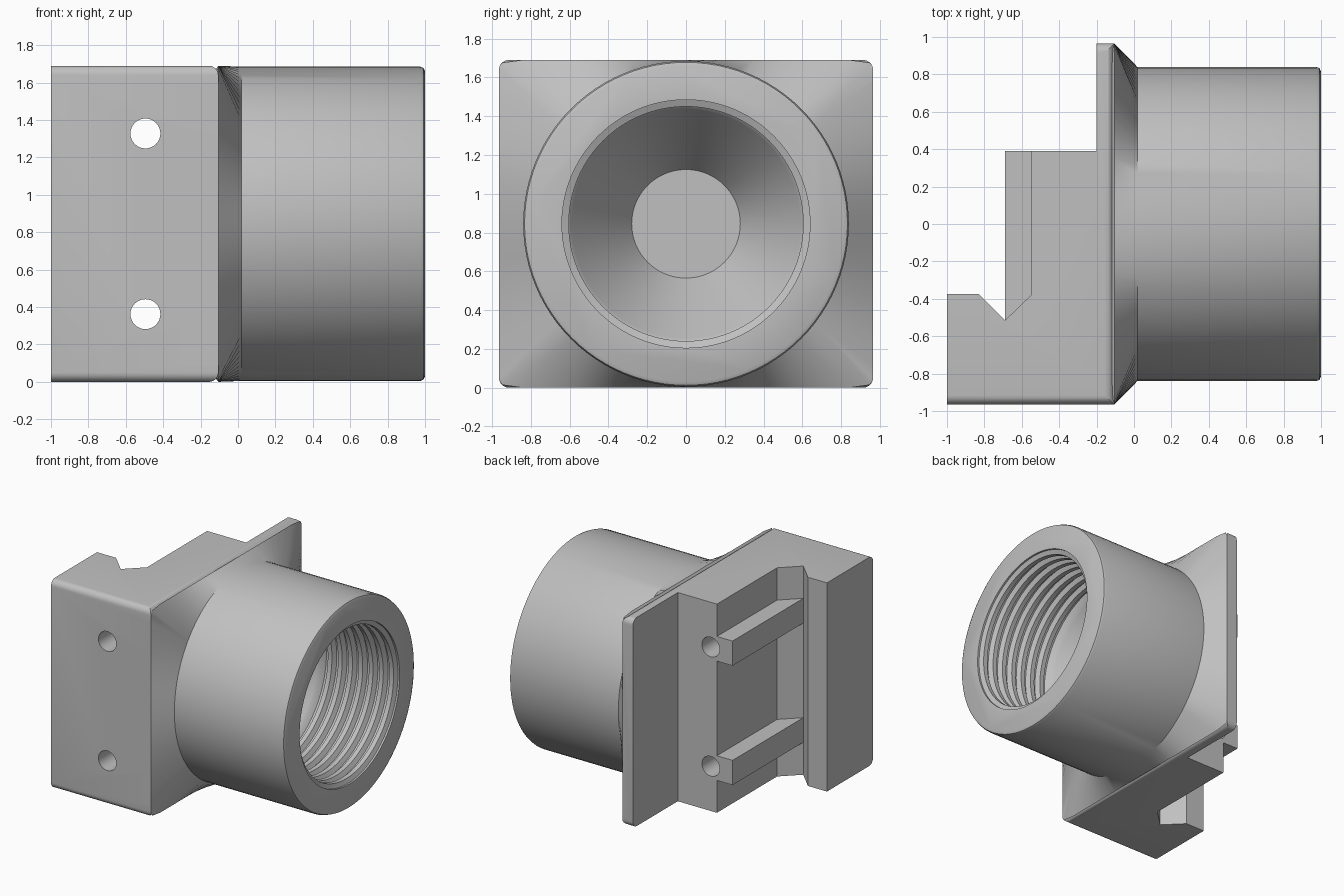
import bpy, bmesh, math
from mathutils import Vector

cube = bpy.data.objects.get("Cube")
if cube:
    bpy.data.objects.remove(cube, do_unlink=True)

HY, HZ = 0.965, 0.845      # half width and half height of the flange
CORNER = 0.05
SEG = 96

grey = bpy.data.materials.new("plain_grey")
grey.use_nodes = True
grey.diffuse_color = (0.53, 0.53, 0.53, 1)
grey.node_tree.nodes["Principled BSDF"].inputs["Base Color"].default_value = (0.53, 0.53, 0.53, 1)


def finish(name, bm):
    bmesh.ops.recalc_face_normals(bm, faces=bm.faces)
    mesh = bpy.data.meshes.new(name)
    bm.to_mesh(mesh)
    bm.free()
    mesh.materials.append(grey)
    obj = bpy.data.objects.new(name, mesh)
    bpy.context.collection.objects.link(obj)
    return obj


def prism(name, outline, z0, z1, round_sides=False):
    """Extrude an x-y outline upwards, optionally rounding its outer long edges."""
    bm = bmesh.new()
    face = bm.faces.new([bm.verts.new((x, y, z0)) for x, y in outline])
    top = bmesh.ops.extrude_face_region(bm, geom=[face])["geom"]
    bmesh.ops.translate(bm, vec=(0, 0, z1 - z0),
                        verts=[v for v in top if isinstance(v, bmesh.types.BMVert)])
    if round_sides:
        edges = [e for e in bm.edges
                 if all(abs(v.co.y) > HY - 0.001 for v in e.verts)
                 and abs(e.verts[0].co.z - e.verts[1].co.z) < 0.001]
        bmesh.ops.bevel(bm, geom=edges, offset=CORNER, segments=6,
                        profile=0.5, affect='EDGES')
    return finish(name, bm)


def circle(x, r):
    return [(x, r * math.cos(a), HZ + r * math.sin(a))
            for a in (2 * math.pi * i / SEG for i in range(SEG))]


def rounded_rect(x, scale=1.0):
    points = []
    for i in range(SEG):
        a = 2 * math.pi * i / SEG
        c, s = math.cos(a), math.sin(a)
        t = min(HY / max(abs(c), 1e-6), HZ / max(abs(s), 1e-6))
        p = Vector((t * c, t * s))
        core = Vector((max(-HY + CORNER, min(HY - CORNER, p.x)),
                       max(-HZ + CORNER, min(HZ - CORNER, p.y))))
        p = (core + (p - core).normalized() * CORNER) * scale
        points.append((x, p.x, HZ + p.y))
    return points


def loft(name, rings):
    bm = bmesh.new()
    rows = [[bm.verts.new(p) for p in ring] for ring in rings]
    for a, b in zip(rows, rows[1:]):
        for i in range(SEG):
            j = (i + 1) % SEG
            bm.faces.new((a[i], a[j], b[j], b[i]))
    bm.faces.new(rows[0])
    bm.faces.new(rows[-1])
    return finish(name, bm)


def combine(target, tool, operation):
    tool.hide_render = True
    mod = target.modifiers.new(operation.lower(), 'BOOLEAN')
    mod.operation = operation
    mod.solver = 'EXACT'
    mod.object = tool
    bpy.context.view_layer.objects.active = target
    bpy.ops.object.modifier_apply(modifier=mod.name)
    bpy.data.objects.remove(tool, do_unlink=True)


# Clamp block with flange plate, recess and V groove
body = prism("threaded_mount", [
    (-1, -HY), (-0.105, -HY), (-0.105, HY), (-0.2, HY), (-0.2, 0.39),
    (-0.55, 0.39), (-0.55, -0.38), (-0.69, -0.515), (-0.83, -0.375), (-1, -0.375),
], 0, 2 * HZ, round_sides=True)

# Two ribs across the recess, reaching into the groove
HOLE_Z = (0.362, 1.328)
for z in HOLE_Z:
    rib = prism("recess_rib", [(-0.69, 0.39), (-0.5, 0.39), (-0.5, -0.45), (-0.69, -0.515)],
                z - 0.1, z + 0.1)
    combine(body, rib, 'UNION')

# Flared transition and round socket with a softened rim
socket = loft("socket", [
    rounded_rect(-0.17, 0.9), rounded_rect(-0.105), circle(0.018, 0.84),
    circle(0.975, 0.84), circle(0.992, 0.833), circle(1.0, 0.815)])
combine(body, socket, 'UNION')

# Threaded bore ending in a cone with a flat floor
PITCH, TURNS = 0.092, 7
bore = [(1.05, 0.64), (0.985, 0.64)]
for n in range(TURNS):
    x = 0.97 - n * PITCH
    bore += [(x, 0.605), (x - 0.4 * PITCH, 0.605),
             (x - 0.6 * PITCH, 0.64), (x - 0.8 * PITCH, 0.64)]
bore += [(0.32, 0.605), (0.3, 0.59), (-0.15, 0.28)]
combine(body, loft("bore_cutter", [circle(x, r) for x, r in bore]), 'DIFFERENCE')

# Screw holes running front to back
for z in HOLE_Z:
    bpy.ops.mesh.primitive_cylinder_add(vertices=32, radius=0.08, depth=3,
                                        location=(-0.495, 0, z),
                                        rotation=(math.pi / 2, 0, 0))
    combine(body, bpy.context.object, 'DIFFERENCE')

# One colour and smooth curved walls
body.data.materials.clear()
body.data.materials.append(grey)
for poly in body.data.polygons:
    poly.material_index = 0
bpy.ops.object.select_all(action='DESELECT')
body.select_set(True)
bpy.context.view_layer.objects.active = body
bpy.ops.object.shade_smooth_by_angle(angle=math.radians(25))
